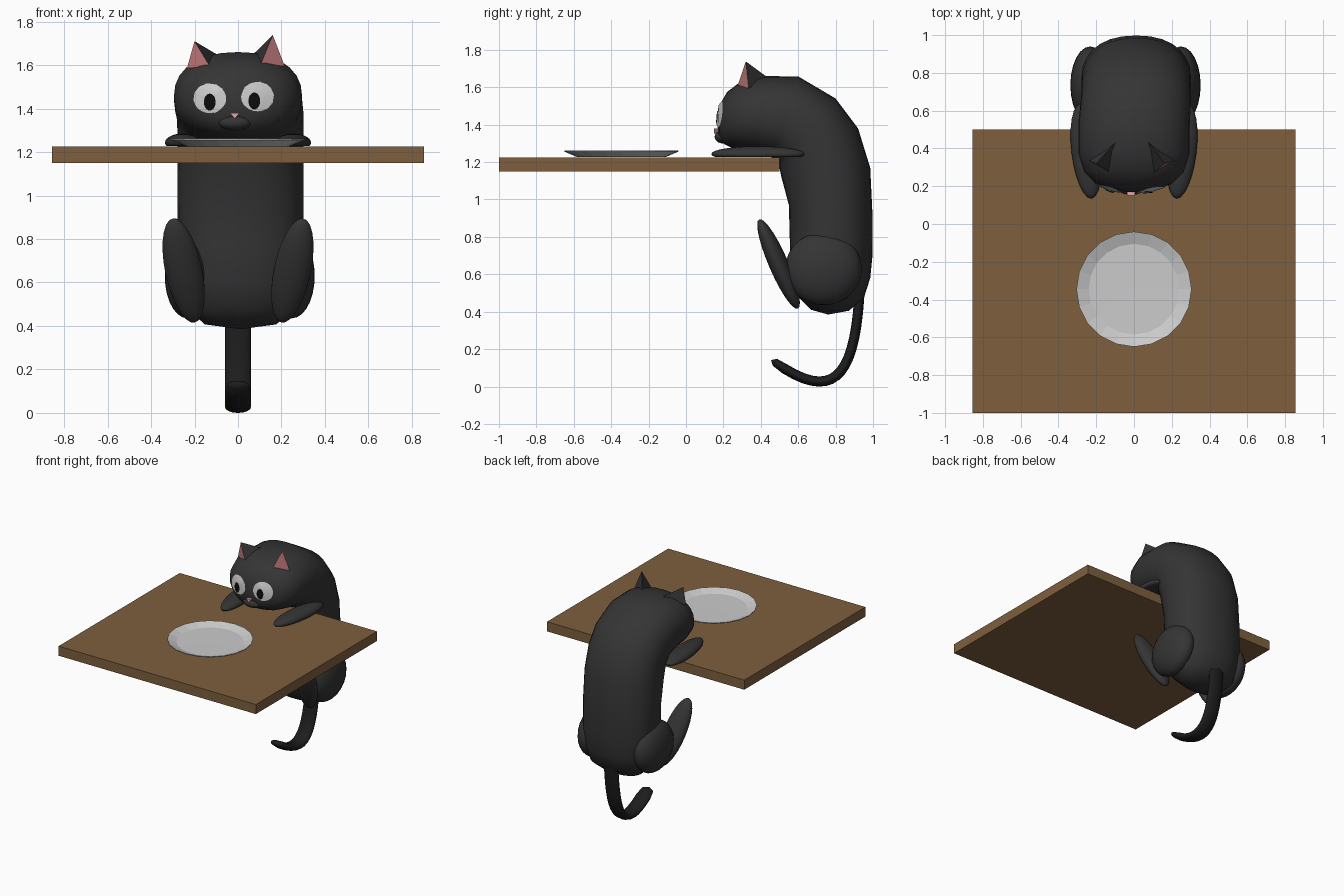
import bpy, bmesh, math
from mathutils import Vector, Euler
from mathutils.geometry import interpolate_bezier
from mathutils.bvhtree import BVHTree

if "Cube" in bpy.data.objects:
    bpy.data.objects.remove(bpy.data.objects["Cube"])


def material(name, rgb):
    m = bpy.data.materials.new(name)
    m.diffuse_color = (*rgb, 1)
    m.use_nodes = True
    m.node_tree.nodes["Principled BSDF"].inputs["Base Color"].default_value = m.diffuse_color
    return m


FUR = material("fur", (0.035, 0.035, 0.035))
TAIL = material("dark_fur", (0.012, 0.012, 0.012))
BLACK = material("black", (0.004, 0.004, 0.004))
PINK = material("pink", (0.5, 0.18, 0.18))
NOSE = material("nose_pink", (0.75, 0.38, 0.38))
WOOD = material("wood", (0.21, 0.115, 0.048))


def finish(name, bm, mats=(), smooth=True, angle=50, normals=True):
    if normals:
        bmesh.ops.recalc_face_normals(bm, faces=bm.faces)
    me = bpy.data.meshes.new(name)
    bm.to_mesh(me)
    bm.free()
    ob = bpy.data.objects.new(name, me)
    bpy.context.collection.objects.link(ob)
    for m in mats:
        me.materials.append(m)
    if smooth:
        bpy.context.view_layer.objects.active = ob
        ob.select_set(True)
        bpy.ops.object.shade_smooth_by_angle(angle=math.radians(angle))
        ob.select_set(False)
    return ob


def loft(name, sections, tips, mat, n=28, power=2.0):
    """Sections: inner (y,z), outer (y,z), half width, centre x."""
    bm = bmesh.new()
    rings = []
    for iy, iz, oy, oz, w, cx in sections:
        c = Vector((cx, (iy + oy) / 2, (iz + oz) / 2))
        v = Vector((0, (oy - iy) / 2, (oz - iz) / 2))
        ring = []
        for k in range(n):
            a = 2 * math.pi * k / n
            s, t = math.sin(a), math.cos(a)
            s = math.copysign(abs(s) ** (2 / power), s)
            t = math.copysign(abs(t) ** (2 / power), t)
            ring.append(bm.verts.new(c + v * t + Vector((w * s, 0, 0))))
        rings.append(ring)
    for a, b in zip(rings, rings[1:]):
        for k in range(n):
            bm.faces.new((a[k], a[(k + 1) % n], b[(k + 1) % n], b[k]))
    for ring, tip in ((rings[0], tips[0]), (rings[-1], tips[1])):
        p = bm.verts.new(tip)
        for k in range(n):
            bm.faces.new((ring[k], ring[(k + 1) % n], p))
    return finish(name, bm, [mat])


def ellipsoid(name, loc, radii, rot=(0, 0, 0), mat=FUR, floor=None):
    bm = bmesh.new()
    bmesh.ops.create_uvsphere(bm, u_segments=24, v_segments=14, radius=1)
    e = Euler([math.radians(r) for r in rot])
    for v in bm.verts:
        p = Vector([a * b for a, b in zip(v.co, radii)])
        p.rotate(e)
        v.co = p + Vector(loc)
        if floor is not None:
            v.co.z = max(v.co.z, floor)
    return finish(name, bm, [mat])


# table top
bm = bmesh.new()
bmesh.ops.create_cube(bm, size=1)
for v in bm.verts:
    v.co = (v.co.x * 1.71, v.co.y * 1.5 - 0.25, v.co.z * 0.075 + 1.1875)
finish("table_top", bm, [WOOD], smooth=False)

# plate, turned from a profile
bm = bmesh.new()
profile = [(0, 1.226), (0.235, 1.226), (0.305, 1.256), (0.305, 1.262), (0.24, 1.238), (0, 1.236)]
vs = [bm.verts.new((r, -0.345, z)) for r, z in profile]
es = [bm.edges.new(p) for p in zip(vs, vs[1:])]
bmesh.ops.spin(bm, geom=vs + es, cent=(0, -0.345, 0), axis=(0, 0, 1), angle=2 * math.pi, steps=20)
bmesh.ops.remove_doubles(bm, verts=bm.verts, dist=0.0005)
for v in bm.verts:
    v.co.x, v.co.y = v.co.x, v.co.y
finish("plate", bm, smooth=False)

# head and body in one bent form
body = loft("body", [
    (0.175, 1.34, 0.182, 1.51, 0.11, -0.01),
    (0.205, 1.295, 0.22, 1.575, 0.20, 0),
    (0.26, 1.27, 0.285, 1.625, 0.262, 0),
    (0.36, 1.25, 0.39, 1.66, 0.295, 0),
    (0.46, 1.225, 0.60, 1.658, 0.295, 0),
    (0.50, 1.20, 0.80, 1.54, 0.292, 0.01),
    (0.50, 1.17, 0.92, 1.38, 0.29, 0.012),
    (0.51, 1.12, 0.985, 1.17, 0.29, 0.012),
    (0.55, 0.97, 0.998, 0.90, 0.29, 0.012),
    (0.555, 0.78, 0.997, 0.70, 0.288, 0.012),
    (0.56, 0.60, 0.985, 0.58, 0.275, 0.012),
    (0.60, 0.48, 0.95, 0.47, 0.24, 0.012),
    (0.67, 0.41, 0.87, 0.405, 0.165, 0.012)],
    [(-0.01, 0.168, 1.42), (0.012, 0.76, 0.385)], FUR, power=2.25)
tree = BVHTree.FromObject(body, bpy.context.evaluated_depsgraph_get())


# eyes and pupils, laid onto the face
def face_disc(name, x, z, rx, rz, lift, mats=()):
    bm = bmesh.new()
    n, prev = 24, None

    def on_face(px, pz):
        hit = tree.ray_cast(Vector((px, -1, pz)), Vector((0, 1, 0)))[0]
        return bm.verts.new((px, (hit.y if hit else 0.22) - lift, pz))
    centre = on_face(x, z)
    for f in (0.34, 0.67, 1.0):
        ring = [on_face(x + rx * f * math.cos(2 * math.pi * k / n),
                        z + rz * f * math.sin(2 * math.pi * k / n)) for k in range(n)]
        for k in range(n):
            j = (k + 1) % n
            bm.faces.new((centre, ring[k], ring[j]) if prev is None
                         else (prev[k], ring[k], ring[j], prev[j]))
        prev = ring
    finish(name, bm, mats, normals=False)


for side, ex, ez, px, pz in (("left", -0.13, 1.447, -0.13, 1.43), ("right", 0.09, 1.455, 0.075, 1.435)):
    face_disc(side + "_eye", ex, ez, 0.076, 0.07, 0.007)
    face_disc(side + "_pupil", px, pz, 0.027, 0.039, 0.012, [BLACK])

# muzzle and nose
ellipsoid("muzzle", (-0.015, 0.2, 1.335), (0.075, 0.047, 0.036))
bm = bmesh.new()
tri = [(-0.036, 1.379), (0.006, 1.379), (-0.015, 1.352)]
front = [bm.verts.new((x, 0.15, z)) for x, z in tri]
back = [bm.verts.new((x, 0.2, z)) for x, z in tri]
bm.faces.new(front)
for k in range(3):
    bm.faces.new((front[k], front[(k + 1) % 3], back[(k + 1) % 3], back[k]))
bm.faces.new(back)
finish("nose", bm, [NOSE], smooth=False)


# ears: pyramids with a pink front face
def ear(name, tip, outer, inner, back):
    bm = bmesh.new()
    t, o, i, b = [bm.verts.new(p) for p in (tip, outer, inner, back)]
    pink = bm.faces.new((t, o, i))
    pink.material_index = 1
    for f in ((t, i, b), (t, b, o), (o, b, i)):
        bm.faces.new(f)
    finish(name, bm, [FUR, PINK], smooth=False)


ear("left_ear", (-0.20, 0.32, 1.71), (-0.235, 0.335, 1.585), (-0.13, 0.275, 1.595), (-0.09, 0.44, 1.645))
ear("right_ear", (0.16, 0.32, 1.738), (0.215, 0.335, 1.595), (0.105, 0.275, 1.605), (0.07, 0.44, 1.65))

# paired limbs
for side, s in (("left", -1), ("right", 1)):
    ellipsoid(side + "_front_paw", (s * 0.255, 0.385, 1.243), (0.076, 0.252, 0.042),
              (0, 0, -s * 7), floor=1.227)
    ellipsoid(side + "_haunch", (s * 0.24 + 0.008, 0.735, 0.63), (0.105, 0.205, 0.195))
    ellipsoid(side + "_hind_foot", (s * 0.25, 0.495, 0.655), (0.085, 0.052, 0.265),
              (23, s * 12, 0))

# tail
pts = interpolate_bezier(Vector((0, 0.93, 0.55)), Vector((0, 0.91, 0.06)),
                         Vector((0, 0.80, -0.10)), Vector((0, 0.475, 0.13)), 18)
sections = []
for k, p in enumerate(pts):
    d = (pts[min(k + 1, 17)] - pts[max(k - 1, 0)]).normalized()
    shrink = 0.8 if k == 17 else 1
    h = 0.027 * shrink
    sections.append((p.y + d.z * h, p.z - d.y * h, p.y - d.z * h, p.z + d.y * h, 0.06 * shrink, 0))
loft("tail", sections, [pts[0], pts[-1] + Vector((0, -0.02, 0.012))], TAIL, n=16)
